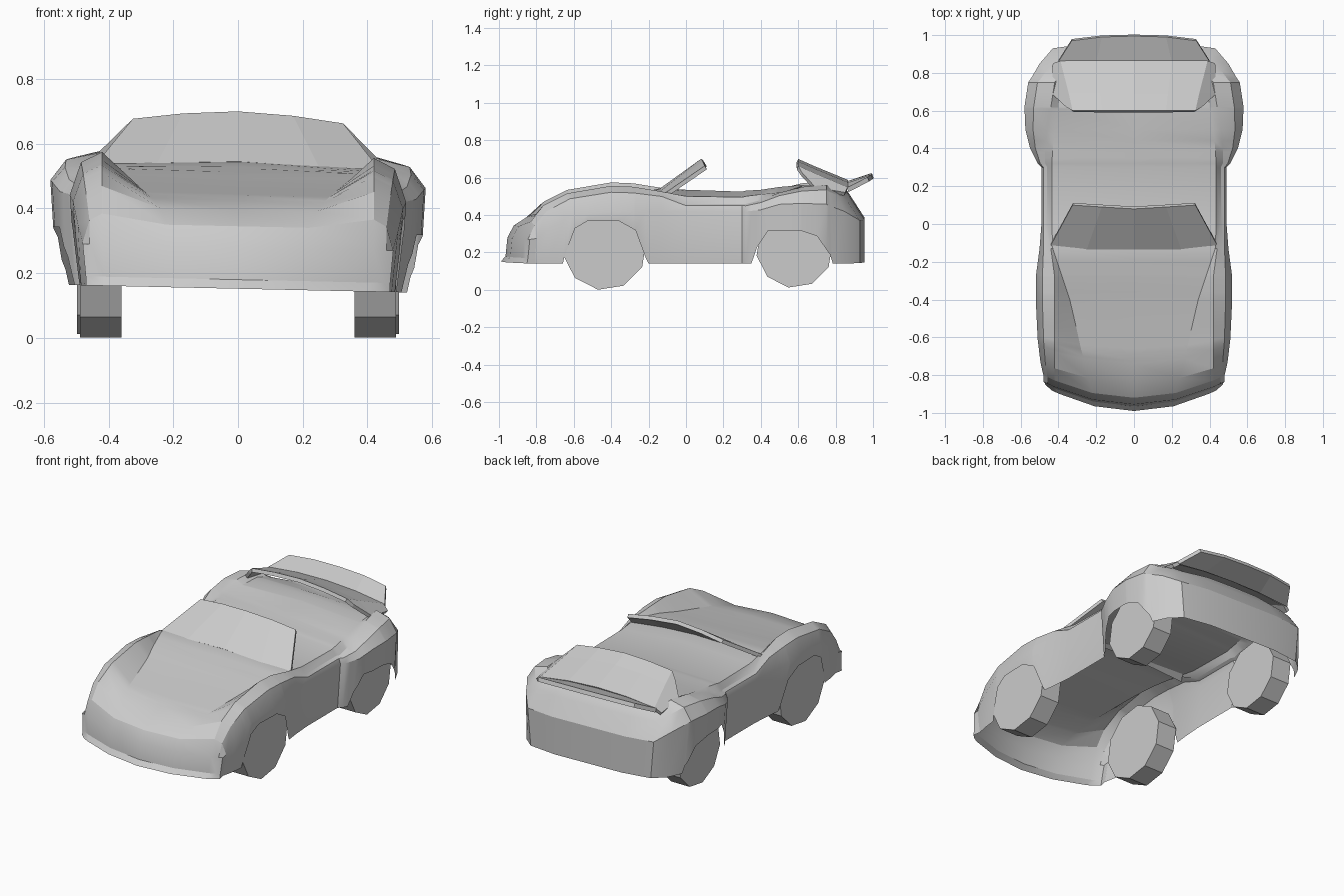
import bpy, math
import bmesh

if "Cube" in bpy.data.objects:
    bpy.data.objects.remove(bpy.data.objects["Cube"])

grey = bpy.data.materials.new("light_grey")
grey.use_nodes = True
COLOUR = (0.6, 0.6, 0.6, 1)
grey.diffuse_color = COLOUR
grey.node_tree.nodes["Principled BSDF"].inputs["Base Color"].default_value = COLOUR
ROLL = 0.022  # the body leans slightly to its left


def make(name, verts, faces, roll=ROLL, smooth=True, thickness=0):
    verts = [(x, y, z - roll * x) for x, y, z in verts]
    mesh = bpy.data.meshes.new(name)
    mesh.from_pydata(verts, [], faces)
    bm = bmesh.new()
    bm.from_mesh(mesh)
    bmesh.ops.remove_doubles(bm, verts=bm.verts, dist=0.0005)
    bmesh.ops.recalc_face_normals(bm, faces=bm.faces)
    bm.to_mesh(mesh)
    bm.free()
    mesh.materials.append(grey)
    obj = bpy.data.objects.new(name, mesh)
    bpy.context.collection.objects.link(obj)
    if thickness:
        mod = obj.modifiers.new("thickness", "SOLIDIFY")
        mod.thickness = thickness
        mod.offset = -1
    if smooth:
        bpy.ops.object.select_all(action="DESELECT")
        obj.select_set(True)
        bpy.context.view_layer.objects.active = obj
        bpy.ops.object.shade_smooth_by_angle(angle=math.radians(25))
    return obj


def grid(name, rows, cap_last=False, **options):
    """Loft half rows, each running from the outside to the centre line."""
    full = [row + [(-x, y, z) for x, y, z in reversed(row[:-1])] for row in rows]
    n = len(full[0])
    verts = [p for row in full for p in row]
    faces = [(r * n + i, r * n + i + 1, (r + 1) * n + i + 1, (r + 1) * n + i)
             for r in range(len(rows) - 1) for i in range(n - 1)]
    if cap_last:
        s = len(verts) - n
        for i in range(n // 2):
            a, b, c, d = s + i, s + i + 1, s + n - 2 - i, s + n - 1 - i
            faces.append((a, b, d) if b == c else (a, b, c, d))
    return make(name, verts, faces, **options)


def lerp(table, y):
    """Row of values interpolated along y, which is the first column."""
    for a, b in zip(table, table[1:]):
        if a[0] <= y <= b[0]:
            t = (y - a[0]) / (b[0] - a[0])
            return [p + (q - p) * t for p, q in zip(a, b)][1:]


# Body stations: y, half width, belt z, fender top x z, inner crease x z, centre z
STATIONS = [
    (-.80, .48, .285, .42, .375, .22, .345, .345),
    (-.74, .495, .34, .42, .46, .24, .395, .395),
    (-.62, .51, .41, .42, .525, .28, .44, .44),
    (-.40, .52, .43, .42, .565, .34, .49, .485),
    (-.28, .52, .43, .42, .56, .38, .515, .51),
    (-.13, .50, .43, .44, .535, .43, .53, .545),
    (0, .49, .43, .46, .47, .435, .51, .535),
    (.30, .49, .43, .46, .47, .435, .505, .525),
    (.32, .51, .43, .47, .47, .435, .51, .53),
    (.40, .55, .44, .47, .49, .43, .52, .535),
    (.50, .575, .47, .46, .53, .42, .53, .55),
    (.62, .58, .475, .44, .56, .40, .54, .56),
    (.75, .56, .47, .42, .57, .39, .54, .55),
    (.87, .50, .43, .39, .54, .36, .53, .53),
    (.93, .43, .38, .36, .51, .30, .52, .53),
    (.955, .25, .38, .22, .51, .18, .525, .53),
]
# Lower edge of the shell with both wheel arches: y, z
SILL = [(-.80, .152), (-.66, .152), (-.65, .20), (-.60, .34), (-.53, .38), (-.36, .38),
        (-.27, .33), (-.215, .18), (-.20, .152), (.35, .152), (.38, .24), (.44, .33),
        (.61, .33), (.70, .30), (.77, .20), (.785, .152), (.955, .152)]


def nose_bow(x, amount=.12):
    return -amount * (1 - (x / .48) ** 2)


def section(y):
    w, zb, xt, zt, xi, zi, zc = lerp(STATIONS, y)
    zs = lerp(SILL, y)[0]
    xs = w - .02 * (zb - zs) / (zb - .152)
    ring = [(xs, zs), (w, zb), (xt + (w - xt) * .65, zb + (zt - zb) * .76),
            (xt, zt), (xi, zi), (0, zc)]
    front = .12 * min(1, max(0, (-y - .4) / .4))
    rear = .09 * min(1, max(0, (y - .75) / .18))
    # The nose curves forward in plan; the tail leans forward above the belt
    return [(x, y + nose_bow(x, front) - rear * max(0, (z - .38) / .14), z)
            for x, z in ring]


ys = sorted({s[0] for s in STATIONS} | {s[0] for s in SILL})
body_rings = [section(y) for y in ys]
grid("body_shell", body_rings, cap_last=True)

# Front bumper with a small lip, wrapped round the nose and joined to the shell
nose_top = body_rings[0][1:]
corner_x, corner_y, _ = nose_top[0]
rows = []
for y, z, scale in ((-.87, .152, .95), (-.845, .18, .98), (-.835, .28, 1)):
    side = [(corner_x - .02 * (.285 - z) / .133, corner_y, z)]
    rows.append(side + [(x * scale, y + nose_bow(x), z) for x, _, _ in nose_top])
rows.append([nose_top[0]] + nose_top)
rows[0][1] = (.47, -.85, .152)
grid("front_bumper", rows)

# Windscreen, engine cover and tail spoiler
grid("windscreen", [
    [(.45, -.13, .515), (.25, -.135, .535), (0, -.135, .545)],
    [(.325, .10, .67), (.17, .09, .69), (0, .08, .70)],
], thickness=.022, smooth=False)
grid("engine_cover", [
    [(.36, .62, .635), (.325, .60, .67), (.17, .60, .69), (0, .60, .70)],
    [(.435, .69, .56), (.345, .69, .63), (.18, .69, .65), (0, .69, .66)],
    [(.43, .85, .53), (.39, .865, .557), (.2, .865, .58), (0, .865, .588)],
], thickness=.022, smooth=False)
grid("tail_spoiler", [
    [(.40, .86, .555), (.2, .86, .575), (0, .86, .58)],
    [(.33, .97, .61), (.17, .99, .62), (0, .995, .622)],
], thickness=.025, smooth=False)


# Ten-sided wheels
def wheel(name, side, y, z, radius, inner, outer):
    n = 10
    angles = [math.radians(-99 + 36 * i) for i in range(n)]
    verts = [(side * x, y + radius * math.cos(a), z + radius * math.sin(a))
             for x in (inner, outer) for a in angles]
    faces = [(i, (i + 1) % n, n + (i + 1) % n, n + i) for i in range(n)]
    faces += [tuple(range(n)), tuple(range(n, 2 * n))]
    make(name, verts, faces, roll=0, smooth=False)


for label, side in (("left", 1), ("right", -1)):
    wheel("front_wheel_" + label, side, -.435, .223, .225, .36, .488)
    wheel("rear_wheel_" + label, side, .58, .215, .205, .37, .497)
